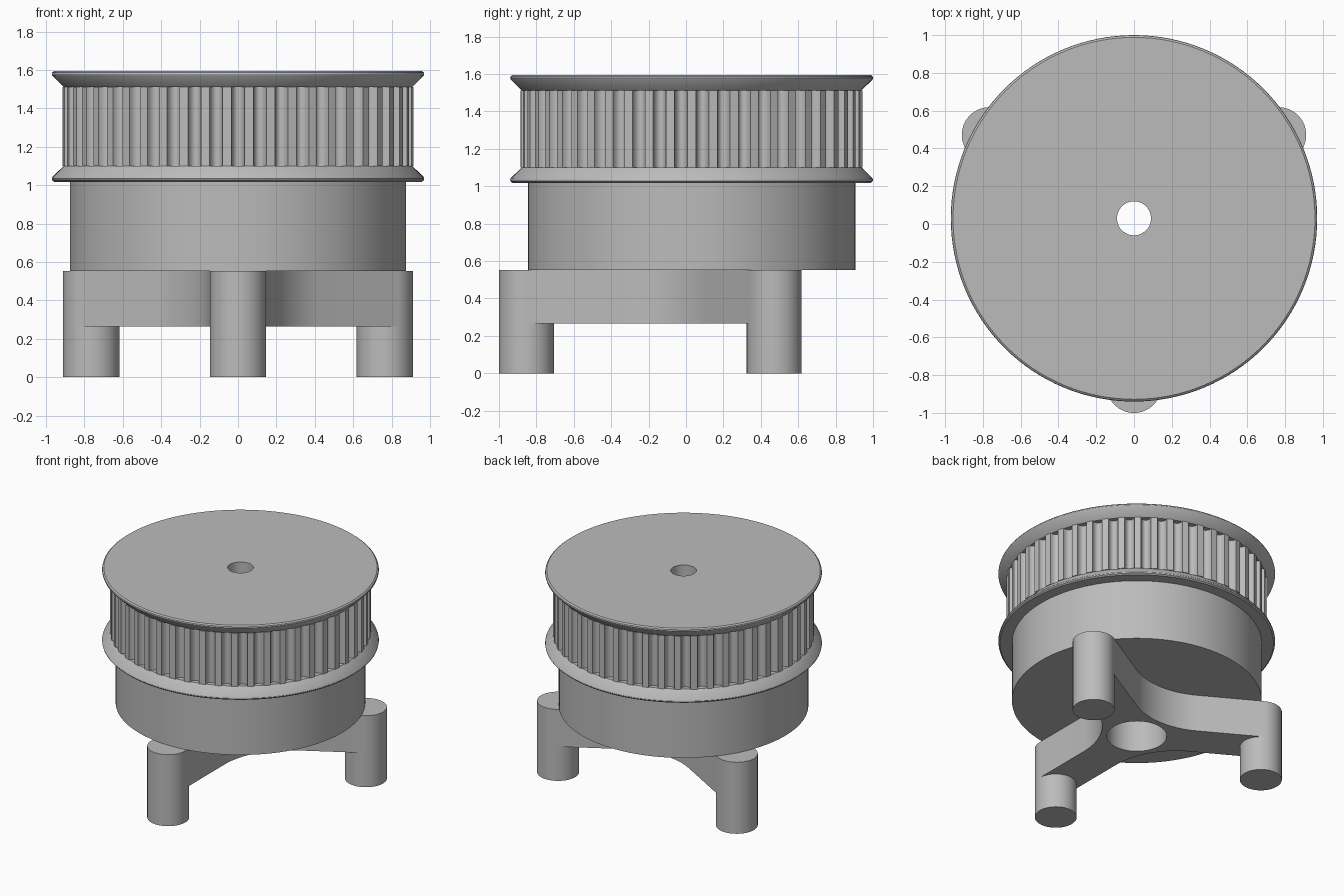
import bpy, bmesh
from math import cos, sin, pi, radians

cube = bpy.data.objects.get("Cube")
if cube:
    bpy.data.objects.remove(cube)

AXIS_Y = 0.03      # the round parts sit slightly behind the origin
BORE = 0.09
LEG_R, LEG_DIST = 0.147, 0.883

grey = bpy.data.materials.new("plain grey")
grey.use_nodes = True
colour = (0.5, 0.5, 0.5, 1)
grey.diffuse_color = colour
grey.node_tree.nodes["Principled BSDF"].inputs["Base Color"].default_value = colour


def polar(r, a):
    return r * cos(a), r * sin(a)


def circle(r, n=96):
    return [polar(r, 2 * pi * i / n) for i in range(n)]


def finish(obj):
    obj.data.materials.clear()
    obj.data.materials.append(grey)
    bpy.ops.object.select_all(action='DESELECT')
    obj.select_set(True)
    bpy.context.view_layer.objects.active = obj
    bpy.ops.object.shade_smooth_by_angle(angle=radians(30))


def lathe(name, profile, steps=128):
    """Spin a closed (radius, height) profile around the main axis."""
    bm = bmesh.new()
    verts = [bm.verts.new((r, 0, z)) for r, z in profile]
    edges = [bm.edges.new((v, verts[i - 1])) for i, v in enumerate(verts)]
    bmesh.ops.spin(bm, geom=verts + edges, cent=(0, 0, 0), axis=(0, 0, 1),
                   angle=2 * pi, steps=steps)
    bmesh.ops.remove_doubles(bm, verts=bm.verts, dist=1e-5)
    bmesh.ops.recalc_face_normals(bm, faces=bm.faces)
    mesh = bpy.data.meshes.new(name)
    bm.to_mesh(mesh)
    bm.free()
    obj = bpy.data.objects.new(name, mesh)
    obj.location.y = AXIS_Y
    bpy.context.collection.objects.link(obj)
    finish(obj)


def slab(name, outlines, z0, z1):
    """Extrude flat outlines; inner outlines become holes."""
    curve = bpy.data.curves.new(name, 'CURVE')
    curve.dimensions = '2D'
    curve.fill_mode = 'BOTH'
    curve.extrude = (z1 - z0) / 2
    for points in outlines:
        spline = curve.splines.new('POLY')
        spline.points.add(len(points) - 1)
        for p, (x, y) in zip(spline.points, points):
            p.co = (x, y, 0, 1)
        spline.use_cyclic_u = True
    obj = bpy.data.objects.new(name, curve)
    obj.location = (0, AXIS_Y, (z0 + z1) / 2)
    bpy.context.collection.objects.link(obj)
    bpy.ops.object.select_all(action='DESELECT')
    obj.select_set(True)
    bpy.context.view_layer.objects.active = obj
    bpy.ops.object.convert(target='MESH')
    obj = bpy.context.view_layer.objects.active
    bm = bmesh.new()
    bm.from_mesh(obj.data)
    bmesh.ops.remove_doubles(bm, verts=bm.verts, dist=1e-5)
    bmesh.ops.recalc_face_normals(bm, faces=bm.faces)
    bm.to_mesh(obj.data)
    bm.free()
    finish(obj)


# Three-armed base plate with filleted inner corners
arm_angles = [radians(-90 + 120 * k) for k in range(3)]
FILLET = 0.55
outline = []
for a in arm_angles:
    ex, ey = polar(LEG_DIST, a)
    for side in (-1, 1):
        ox, oy = polar(LEG_R, a + side * pi / 2)
        outline.append((ex + ox, ey + oy))
    b = a + pi / 3
    cx, cy = polar((LEG_R + FILLET) / sin(pi / 3), b)
    for i in range(17):
        dx, dy = polar(FILLET, b + pi + pi / 6 - i * pi / 48)
        outline.append((cx + dx, cy + dy))
slab("base_plate", [outline, circle(0.21, 64)], 0.265, 0.553)

# Round legs at the arm ends
for name, a in zip(("front_leg", "left_leg", "right_leg"), arm_angles):
    x, y = polar(LEG_DIST, a)
    bpy.ops.mesh.primitive_cylinder_add(vertices=64, radius=LEG_R, depth=0.553,
                                        location=(x, y + AXIS_Y, 0.553 / 2))
    leg = bpy.context.object
    leg.name = name
    finish(leg)

# Drum body
lathe("drum_body", [(BORE, 0.553), (0.875, 0.553), (0.875, 1.02), (BORE, 1.02)])

# Toothed ring with rounded grooves
TEETH, RING_R = 50, 0.915
HALF_GROOVE, DEPTH = 0.0345, 0.046
ring = []
for k in range(TEETH):
    middle = -pi / 2 + 2 * pi * k / TEETH
    for i in range(13):
        t = pi * i / 12
        ring.append(polar(RING_R - DEPTH * sin(t),
                          middle - HALF_GROOVE * cos(t) / RING_R))
slab("toothed_ring", [ring, circle(BORE)], 1.10, 1.512)

# Flanges: same profile, the upper one mirrored in height
flange = [(BORE, 0), (0.958, 0), (0.968, 0.008), (0.97, 0.016), (0.967, 0.025),
          (0.908, 0.083), (BORE, 0.083)]
lathe("lower_flange", [(r, 1.018 + z) for r, z in flange])
lathe("upper_flange", [(r, 1.595 - z) for r, z in flange])
